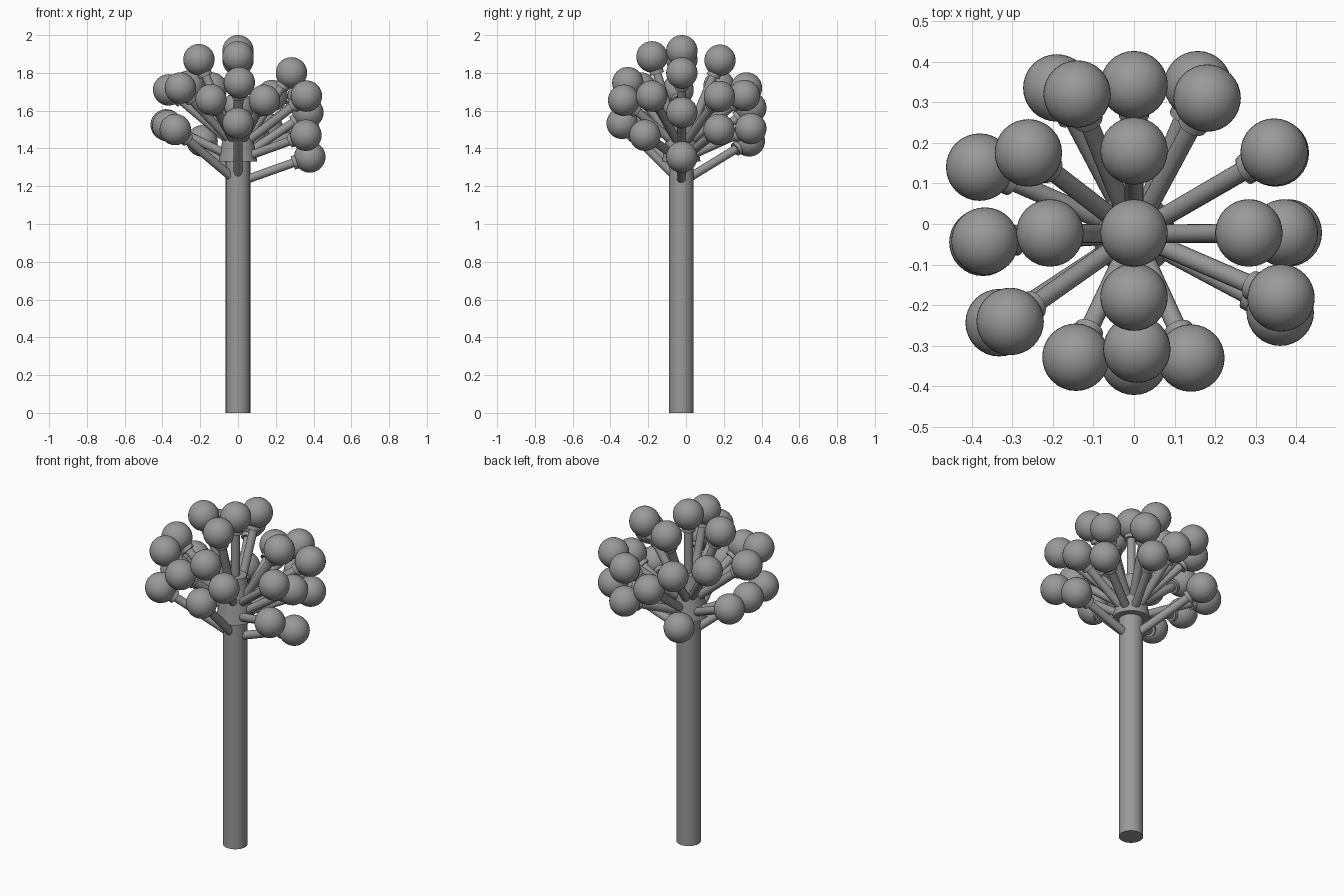
import bpy
import math
from mathutils import Vector

cube = bpy.data.objects.get("Cube")
if cube:
    bpy.data.objects.remove(cube, do_unlink=True)

# Single grey material
grey = bpy.data.materials.new("plain_grey")
grey.use_nodes = True
GREY = (0.32, 0.32, 0.32, 1)
grey.diffuse_color = GREY
grey.node_tree.nodes["Principled BSDF"].inputs["Base Color"].default_value = GREY

AXIS_Y = -0.025
BALL_R = 0.083
STALK_R = 0.023
CUP_R = 0.037


def finish(name):
    ob = bpy.context.object
    ob.name = name
    ob.data.materials.append(grey)
    bpy.ops.object.shade_smooth_by_angle(angle=math.radians(35))
    return ob


def rod(name, start, end, r_start, r_end=None, sides=32):
    """Cylinder or cone running between two points."""
    start, end = Vector(start), Vector(end)
    d = end - start
    bpy.ops.mesh.primitive_cone_add(
        vertices=sides, radius1=r_start,
        radius2=r_start if r_end is None else r_end,
        depth=d.length, location=(start + end) / 2,
        rotation=d.to_track_quat("Z", "Y").to_euler())
    return finish(name)


def branch(label, tip, root_z):
    """Stalk, socket cup and round ball."""
    tip = Vector(tip)
    root = Vector((0, AXIS_Y, root_z))
    toward = (root - tip).normalized()
    rod("stalk_" + label, root, tip, STALK_R, sides=20)
    rod("cup_" + label, tip + toward * (BALL_R + 0.012), tip, CUP_R, sides=24)
    bpy.ops.mesh.primitive_uv_sphere_add(
        segments=32, ring_count=20, radius=BALL_R, location=tip)
    finish("ball_" + label)


# Stem and tapered crown
rod("stem", (0, AXIS_Y, 0), (0, AXIS_Y, 1.36), 0.065, sides=48)
rod("crown", (0, AXIS_Y, 1.33), (0, AXIS_Y, 1.58), 0.102, 0.06, sides=48)

# Ball centres grouped by the height at which their stalks leave the stem
tiers = {
    "top": (1.38, [
        (0, -0.022, 1.917), (0, 0.18, 1.867), (0, -0.18, 1.885),
        (-0.207, -0.022, 1.87), (0.283, -0.022, 1.80)]),
    "upper": (1.40, [
        (-0.26, 0.175, 1.73), (0.345, 0.177, 1.675), (0.362, -0.182, 1.677),
        (0.18, 0.31, 1.68), (-0.14, 0.32, 1.72), (-0.367, -0.042, 1.71),
        (-0.305, -0.24, 1.72), (-0.143, -0.328, 1.658),
        (0.007, -0.308, 1.748), (0.14, -0.33, 1.655)]),
    "middle": (1.34, [
        (0.348, 0.175, 1.50), (0.36, -0.217, 1.47), (0.37, -0.022, 1.59),
        (0.157, 0.343, 1.505), (0, 0.343, 1.615), (-0.38, 0.14, 1.525),
        (-0.372, -0.045, 1.52)]),
    "lower": (1.22, [
        (0.38, -0.022, 1.355), (-0.332, -0.243, 1.50),
        (0, -0.338, 1.533), (-0.19, 0.335, 1.44)]),
}
for tier, (root_z, tips) in tiers.items():
    for i, tip in enumerate(tips, 1):
        branch(f"{tier}_{i}", tip, root_z)
